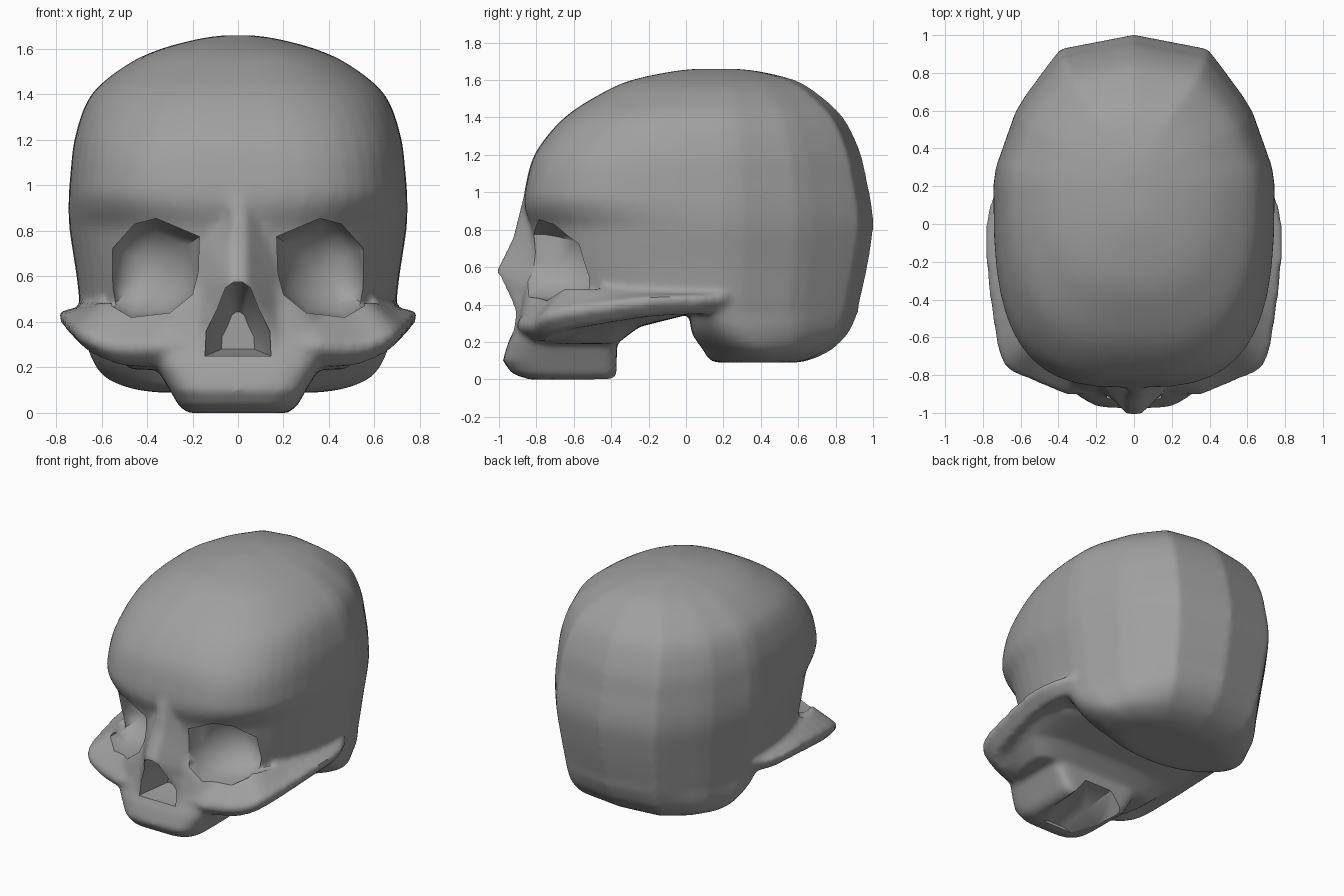
import bpy, bmesh, math
from mathutils import Vector

old = bpy.data.objects.get("Cube")
if old:
    bpy.data.objects.remove(old, do_unlink=True)

bone = bpy.data.materials.new("bone grey")
bone.use_nodes = True
GREY = (0.35, 0.35, 0.35, 1)
bone.diffuse_color = GREY
bone.node_tree.nodes["Principled BSDF"].inputs["Base Color"].default_value = GREY


def loft(name, rings):
    """Closed solid skinned through rings of equal point count."""
    bm = bmesh.new()
    rows = [[bm.verts.new(p) for p in ring] for ring in rings]
    n = len(rows[0])
    for a, b in zip(rows, rows[1:]):
        for i in range(n):
            j = (i + 1) % n
            bm.faces.new((a[i], a[j], b[j], b[i]))
    bm.faces.new(rows[0])
    bm.faces.new(rows[-1])
    bmesh.ops.triangulate(bm, faces=[f for f in bm.faces if len(f.verts) > 4])
    bmesh.ops.recalc_face_normals(bm, faces=bm.faces)
    mesh = bpy.data.meshes.new(name)
    bm.to_mesh(mesh)
    bm.free()
    mesh.materials.append(bone)
    ob = bpy.data.objects.new(name, mesh)
    bpy.context.collection.objects.link(ob)
    return ob


# Plan of the back of the head, as a quarter outline in unit size
BACK = [Vector(p) for p in ((1, 0), (0.995, 0.09), (0.83, 0.525), (0.53, 0.905), (0, 1))]


def head_back(c, s):
    """Point of the back outline in direction (c, s)."""
    d = Vector((abs(c), s))
    for a, b in zip(BACK, BACK[1:]):
        if a.cross(d) >= -1e-6 and d.cross(b) >= -1e-6:
            k = a.cross(b) / d.cross(b - a)
            return c * k, s * k


def oval(z, w, front, back, mid, n_front, n_back=None, count=48):
    """Horizontal squared-off oval; without n_back it takes the head outline."""
    ring = []
    for i in range(count):
        t = math.tau * i / count
        c, s = math.cos(t), math.sin(t)
        n, depth = (n_back, back - mid) if s >= 0 else (n_front, mid - front)
        if n:
            x, y = (math.copysign(abs(v) ** (2 / n), v) for v in (c, s))
        else:
            x, y = head_back(c, s)
        ring.append((w * x, mid + depth * y, z))
    return ring


def smooth_rows(rows, steps=4):
    """Spline through table rows, so the skin shows no bands."""
    rows = [Vector(r) for r in rows]
    out = []
    for i in range(len(rows) - 1):
        b, c = rows[i], rows[i + 1]
        a, d = rows[max(i - 1, 0)], rows[min(i + 2, len(rows) - 1)]
        for k in range(steps):
            t = k / steps
            out.append(b + (c - a) * (t / 2) + (a * 2 - b * 5 + c * 4 - d) * (t * t / 2)
                       + (b * 3 - a - c * 3 + d) * (t ** 3 / 2))
    return out + [rows[-1]]


def ramp(v, lo, hi):
    return min(max((v - lo) / (hi - lo), 0), 1)


# Braincase: height, half width, front, back
base = [(0.09, 0.36, 0.16, 0.60), (0.11, 0.48, 0.12, 0.68), (0.16, 0.59, 0.09, 0.78),
        (0.25, 0.65, 0.03, 0.87), (0.36, 0.68, 0.02, 0.92)]
dome = [(0.42, 0.69, -0.74, 0.93), (0.60, 0.71, -0.80, 0.97), (0.80, 0.74, -0.83, 1.0),
        (0.92, 0.745, -0.865, 0.995), (1.05, 0.737, -0.855, 0.97),
        (1.22, 0.715, -0.80, 0.93), (1.40, 0.645, -0.65, 0.84), (1.53, 0.49, -0.45, 0.70),
        (1.60, 0.34, -0.29, 0.58), (1.645, 0.17, -0.08, 0.40), (1.66, 0.06, 0.05, 0.27)]
rings = [oval(*r, 0.42 - 0.22 * ramp(r[0], 0.1, 0.36), 2.2 + 0.9 * ramp(r[0], 0.15, 0.36))
         for r in smooth_rows(base)]
rings += [oval(*r, 0.2, 2.5 + 0.6 * ramp(r[0], 0.82, 0.96) - 0.6 * ramp(r[0], 1.1, 1.5))
          for r in smooth_rows(dome)]
parts = [loft("braincase", rings)]

# Upper jaw block
jaw = [(0, 0.22, -0.84, -0.38), (0.03, 0.26, -0.93, -0.37), (0.10, 0.30, -0.98, -0.37),
       (0.20, 0.36, -0.95, -0.37), (0.30, 0.42, -0.90, -0.38), (0.45, 0.36, -0.87, -0.38),
       (0.58, 0.20, -0.86, -0.38)]
parts.append(loft("upper_jaw", [oval(*r, -0.6, 4.5, 9) for r in jaw]))

# Underside of the face, rising towards the braincase
under = [(0.19, 0.47, -0.82, -0.37), (0.28, 0.58, -0.82, -0.25), (0.35, 0.68, -0.78, 0.03),
         (0.46, 0.66, -0.68, 0.10)]
parts.append(loft("face_underside", [oval(*r, -0.45, 3, 3.5) for r in under]))

# Cheekbones and arches: x, y, edge height, rise to the face
path = [(0.71, 0.22, 0.42, 0.05), (0.775, 0.05, 0.41, 0.06), (0.78, -0.2, 0.40, 0.08),
        (0.745, -0.5, 0.36, 0.13), (0.69, -0.74, 0.32, 0.18), (0.55, -0.82, 0.27, 0.22),
        (0.36, -0.90, 0.27, 0.24)]
path = [tuple(p) for p in smooth_rows(path, 3)]
path += [(-x, y, z, r) for x, y, z, r in reversed(path)]
sections = []
for x, y, z, rise in path:
    sections.append([(x * k, y * k, z + dz) for k, dz in
                     ((0.83, rise), (1, 0.04), (1, 0), (0.92, -0.065), (0.75, -0.05))])
parts.append(loft("cheekbones", sections))

# Nose bridge: height, half width, tip, half width of the tip
nose = [(0.97, 0.04, -0.87, 0.03), (0.75, 0.15, -0.925, 0.035), (0.57, 0.20, -1.015, 0.035),
        (0.45, 0.24, -0.945, 0.10), (0.36, 0.27, -0.91, 0.15), (0.25, 0.28, -0.92, 0.16)]
parts.append(loft("nose_bridge", [[(-w, -0.8, z), (-f, t, z), (f, t, z),
                                   (w, -0.8, z), (w, -0.6, z), (-w, -0.6, z)]
                                  for z, w, t, f in nose]))

# Eye socket cutters: rounded bowls slanted back towards the temples
eye = [(0.17, 0.775), (0.36, 0.855), (0.455, 0.83), (0.55, 0.725), (0.565, 0.545),
       (0.555, 0.47), (0.47, 0.42), (0.30, 0.44), (0.20, 0.52), (0.175, 0.62)]
centre = Vector((0.36, 0.64))


def eye_ring(side, scale, depth):
    ring = []
    for p in eye:
        q = centre + (Vector(p) - centre) * scale
        ring.append((side * q.x, depth + 0.5 * (q.x - 0.17), q.y))
    return ring


bowl = [(1, -1.3), (1, -0.76), (0.9, -0.69), (0.72, -0.625), (0.45, -0.58), (0.15, -0.56)]
cutters = [loft("eye_cutter", [eye_ring(s, k, y) for k, y in bowl]) for s in (1, -1)]

# Nose opening cutter
half = [(0.02, 0.575), (0.055, 0.55), (0.09, 0.46), (0.14, 0.36), (0.145, 0.25)]
outline = half + [(-x, z) for x, z in reversed(half)]
cutters.append(loft("nose_cutter", [[(x * k, y, 0.31 + (z - 0.31) * k) for x, z in outline]
                                    for y, k in ((-1.2, 1), (-0.9, 1), (-0.7, 0.5))]))

# Palate cutter: vault that deepens towards the back
cutters.append(loft("palate_cutter", [[(-w, y, -0.1), (-w, y, 0), (-w * 0.5, y, h),
                                       (w * 0.5, y, h), (w, y, 0), (w, y, -0.1)]
                                      for y, w, h in ((-0.8, 0.12, 0.02), (-0.6, 0.19, 0.08),
                                                      (-0.3, 0.22, 0.14))]))

# Fuse the parts into one smooth skin, then cut the openings
bpy.ops.object.select_all(action="DESELECT")
for ob in parts:
    ob.select_set(True)
skull = parts[0]
bpy.context.view_layer.objects.active = skull
bpy.ops.object.join()
skull.name = "skull"

fuse = skull.modifiers.new("fuse", "REMESH")
fuse.mode = "VOXEL"
fuse.voxel_size = 0.02
soften = skull.modifiers.new("soften", "SMOOTH")
soften.factor = 0.5
soften.iterations = 6
for cutter in cutters:
    cutter.hide_render = True
    cut = skull.modifiers.new("cut", "BOOLEAN")
    cut.operation = "DIFFERENCE"
    cut.solver = "EXACT"
    cut.object = cutter
for name in [m.name for m in skull.modifiers]:
    bpy.ops.object.modifier_apply(modifier=name)
for cutter in cutters:
    bpy.data.objects.remove(cutter, do_unlink=True)

skull.data.materials.clear()
skull.data.materials.append(bone)
for face in skull.data.polygons:
    face.material_index = 0
bpy.ops.object.shade_smooth_by_angle(angle=math.radians(40))
